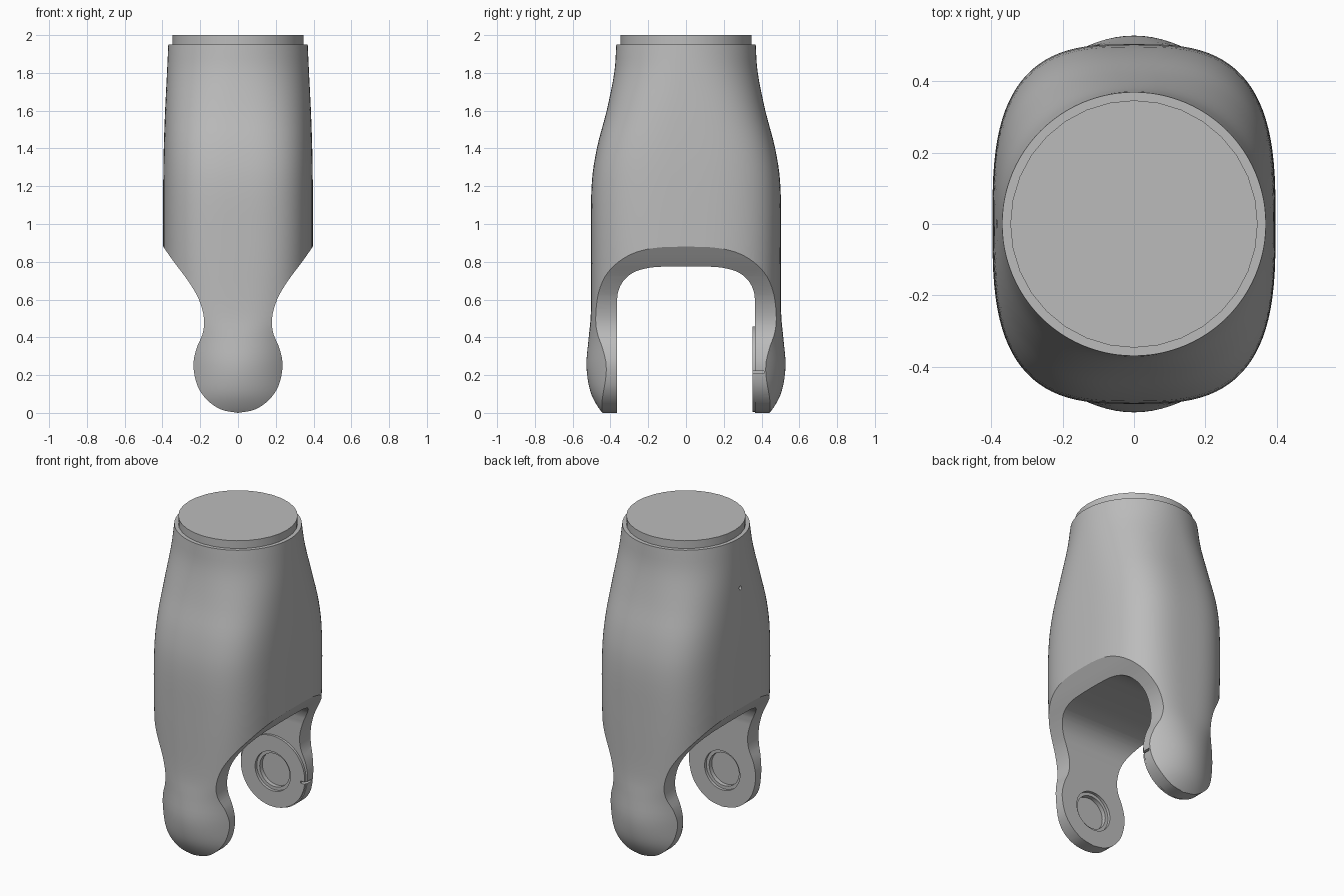
import bpy, bmesh, math
from mathutils import Matrix, Vector

if "Cube" in bpy.data.objects:
    bpy.data.objects.remove(bpy.data.objects["Cube"], do_unlink=True)

grey = bpy.data.materials.new("satin grey")
grey.use_nodes = True
grey.diffuse_color = (0.5, 0.5, 0.5, 1)
grey.node_tree.nodes["Principled BSDF"].inputs["Base Color"].default_value = (0.5, 0.5, 0.5, 1)


def smooth_path(points, steps):
    """Sample a Catmull-Rom curve through the points."""
    pts = [Vector(p) for p in points]
    pts = [pts[0] * 2 - pts[1]] + pts + [pts[-1] * 2 - pts[-2]]
    path = []
    for a, b, c, d in zip(pts, pts[1:], pts[2:], pts[3:]):
        for i in range(steps):
            t = i / steps
            path.append(0.5 * (2 * b + (c - a) * t + (2 * a - 5 * b + 4 * c - d) * t ** 2
                               + (3 * b - a - 3 * c + d) * t ** 3))
    return path + [pts[-2]]


def finish(name, bm):
    bmesh.ops.recalc_face_normals(bm, faces=bm.faces)
    mesh = bpy.data.meshes.new(name)
    bm.to_mesh(mesh)
    bm.free()
    mesh.materials.append(grey)
    obj = bpy.data.objects.new(name, mesh)
    bpy.context.collection.objects.link(obj)
    return obj


def loft(name, rings):
    """Skin a closed solid through equal-sized rings of points."""
    bm = bmesh.new()
    loops = [[bm.verts.new(p) for p in ring] for ring in rings]
    n = len(loops[0])
    for low, high in zip(loops, loops[1:]):
        for i in range(n):
            j = (i + 1) % n
            bm.faces.new((low[i], low[j], high[j], high[i]))
    bm.faces.new(loops[0])
    bm.faces.new(loops[-1])
    return finish(name, bm)


def cylinder(name, radius, start, end, sides):
    """Round bar between two points."""
    start, end = Vector(start), Vector(end)
    axis = end - start
    turn = axis.to_track_quat('Z', 'Y').to_matrix().to_4x4()
    bm = bmesh.new()
    bmesh.ops.create_cone(bm, cap_ends=True, segments=sides, radius1=radius, radius2=radius,
                          depth=axis.length, matrix=Matrix.Translation((start + end) / 2) @ turn)
    return finish(name, bm)


def combine(target, tool, operation):
    mod = target.modifiers.new(operation, 'BOOLEAN')
    mod.operation, mod.object, mod.solver = operation, tool, 'EXACT'
    bpy.context.view_layer.objects.active = target
    bpy.ops.object.modifier_apply(modifier=mod.name)
    bpy.data.objects.remove(tool, do_unlink=True)


# Body: rounded-square sections that become a circle at the top
# Each station: height, half width, half depth, and squareness as a vector
stations = [(-0.05, 0.395, 0.40, 2), (0.03, 0.395, 0.465, 2), (0.12, 0.395, 0.508, 2),
            (0.25, 0.395, 0.527, 2), (0.4, 0.395, 0.515, 2.2), (0.55, 0.395, 0.503, 2.7),
            (0.88, 0.396, 0.503, 3), (1.2, 0.396, 0.5, 3), (1.4, 0.393, 0.472, 2.9),
            (1.6, 0.386, 0.42, 2.6), (1.8, 0.376, 0.38, 2.2), (1.95, 0.369, 0.369, 2)]


def section(z, hx, hy, power):
    ring = []
    for i in range(96):
        a = math.tau * i / 96
        c, s = math.cos(a), math.sin(a)
        ring.append((hx * math.copysign(abs(c) ** (2 / power), c),
                     hy * math.copysign(abs(s) ** (2 / power), s), z))
    return ring


body = loft("fork_body", [section(*s) for s in smooth_path(stations, 4)])

# Waisted front outline with round lobes
outline = smooth_path([(0, 0), (0.09, 0.018), (0.165, 0.07), (0.215, 0.145), (0.236, 0.25),
                       (0.22, 0.34), (0.187, 0.42), (0.18, 0.5), (0.207, 0.6), (0.265, 0.7),
                       (0.34, 0.8), (0.396, 0.88)], 4)
right = [(p.x, p.y) for p in outline] + [(0.46, 0.975), (0.46, 2.1)]
shape = right + [(-x, z) for x, z in reversed(right[1:])]
combine(body, loft("outline", [[(x, y, z) for x, z in shape] for y in (-0.7, 0.7)]), 'INTERSECT')

# Arched slot between the two arms
arch = smooth_path([(0.366, 0.59), (0.358, 0.645), (0.33, 0.7), (0.275, 0.745),
                    (0.19, 0.769), (0.09, 0.775), (0, 0.776)], 4)
half = [(0.366, -0.2)] + [(p.x, p.y) for p in arch]
shape = half + [(-y, z) for y, z in reversed(half[:-1])]
combine(body, loft("slot", [[(x, y, z) for y, z in shape] for x in (-0.7, 0.7)]), 'DIFFERENCE')

# Raised round pad on the rear arm
pad_z = 0.232
combine(body, cylinder("pad", 0.226, (0, 0.351, pad_z), (0, 0.39, pad_z), 64), 'UNION')

# Stepped pivot recesses on the inside of both arms
for side, face in ((-1, 0.366), (1, 0.351)):
    for radius, depth in ((0.125, 0.018), (0.105, 0.045)):
        combine(body, cylinder("recess", radius, (0, side * 0.3, pad_z),
                               (0, side * (face + depth), pad_z), 48), 'DIFFERENCE')

# Narrow notch in the pad edge
notch = [(0.195, 0.34), (0.3, 0.34), (0.3, 0.412), (0.195, 0.412)]
combine(body, loft("notch", [[(x, y, z) for x, y in notch] for z in (0.208, 0.222)]), 'DIFFERENCE')

# Small pin hole in the side
combine(body, cylinder("pin_hole", 0.012, (-0.5, 0, 1.64), (-0.35, 0, 1.64), 12), 'DIFFERENCE')

# Top plug
plug = cylinder("top_plug", 0.346, (0, 0, 1.9), (0, 0, 2), 32)

# Smooth shading with crisp edges
for obj in (body, plug):
    bpy.ops.object.select_all(action='DESELECT')
    obj.select_set(True)
    bpy.context.view_layer.objects.active = obj
    bpy.ops.object.shade_smooth_by_angle(angle=math.radians(30))
